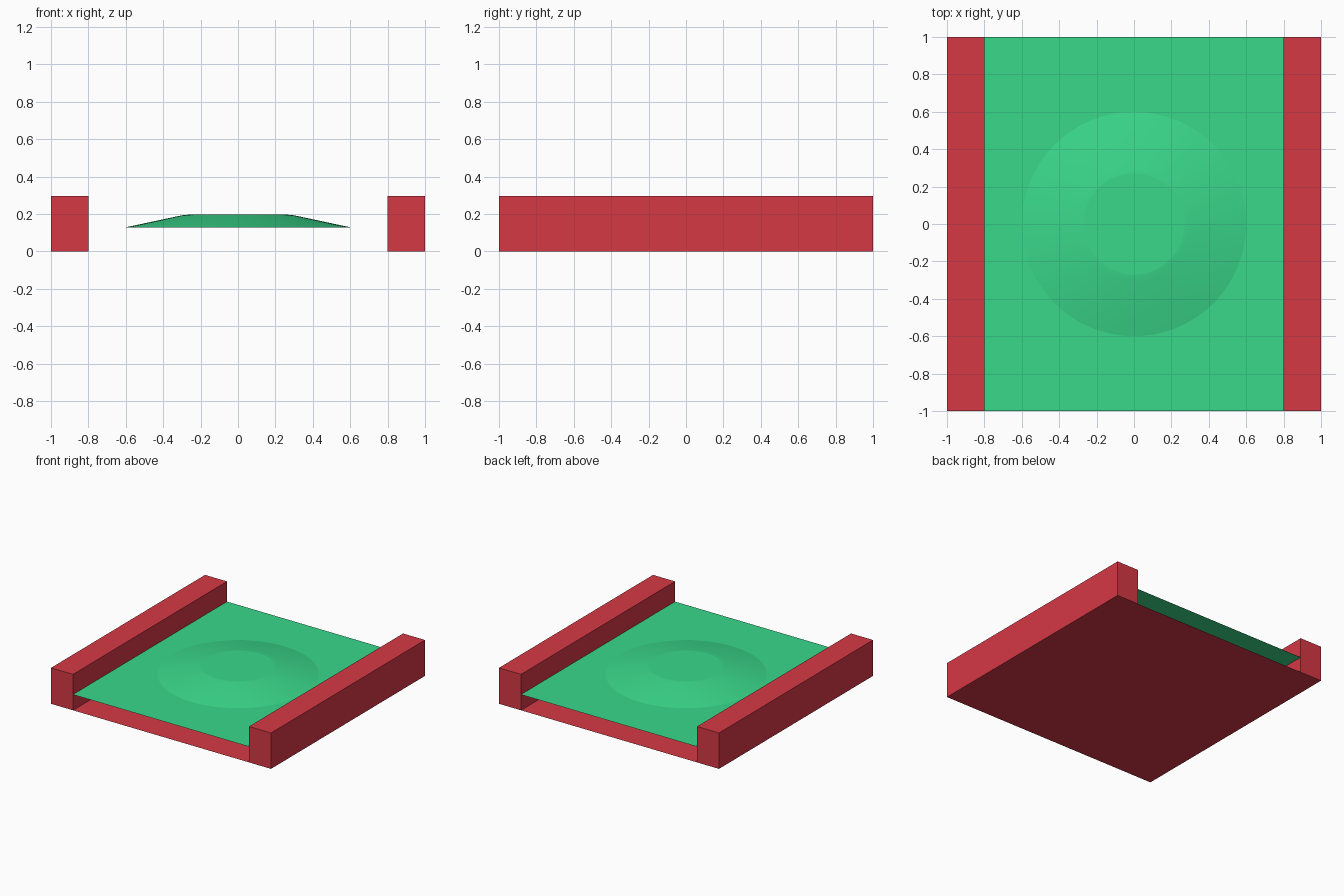
import bpy, bmesh, math

cube = bpy.data.objects.get("Cube")
if cube:
    bpy.data.objects.remove(cube, do_unlink=True)


def material(name, rgb):
    color = [(c / 255 / 12.92) if c < 11 else ((c / 255 + 0.055) / 1.055) ** 2.4 for c in rgb] + [1]
    mat = bpy.data.materials.new(name)
    mat.use_nodes = True
    mat.diffuse_color = color
    mat.node_tree.nodes["Principled BSDF"].inputs["Base Color"].default_value = color
    return mat


def finish(bm, name, mat):
    mesh = bpy.data.meshes.new(name)
    bm.to_mesh(mesh)
    bm.free()
    mesh.materials.append(mat)
    obj = bpy.data.objects.new(name, mesh)
    bpy.context.collection.objects.link(obj)
    return obj


red = material("red", (214, 56, 69))
green = material("green", (58, 216, 139))

INNER, OUTER, HALF_Y = 0.8, 1.0, 1.0
RAIL_TOP, SHEET_Z, HILL_TOP = 0.295, 0.129, 0.196


# Side rails
def rail(name, side):
    bm = bmesh.new()
    bmesh.ops.create_cube(bm, size=1)
    bmesh.ops.scale(bm, vec=(OUTER - INNER, 2 * HALF_Y, RAIL_TOP), verts=bm.verts)
    bmesh.ops.translate(bm, vec=(side * (INNER + OUTER) / 2, 0, RAIL_TOP / 2), verts=bm.verts)
    return finish(bm, name, red)


rail("left_rail", 1)
rail("right_rail", -1)

# Thin floor between the rails
bm = bmesh.new()
corners = [(-1, -1), (1, -1), (1, 1), (-1, 1)]
bm.faces.new([bm.verts.new((x * INNER, y * HALF_Y, 0)) for x, y in corners])
finish(bm, "floor", red)

# Raised sheet with a flat-topped round hill, open underneath
SEGMENTS = 64
bm = bmesh.new()


def ring(radius, z):
    angles = [2 * math.pi * i / SEGMENTS for i in range(SEGMENTS)]
    return [bm.verts.new((radius * math.cos(a), radius * math.sin(a), z)) for a in angles]


def loop_edges(verts):
    return [bm.edges.new((v, verts[i - 1])) for i, v in enumerate(verts)]


border = [bm.verts.new((x * INNER, y * HALF_Y, SHEET_Z)) for x, y in corners]
rings = [ring(0.6, SHEET_Z), ring(0.3, 0.193), ring(0.27, HILL_TOP)]
bmesh.ops.triangle_fill(bm, use_beauty=True, normal=(0, 0, 1),
                        edges=loop_edges(border) + loop_edges(rings[0]))
for low, high in zip(rings, rings[1:]):
    for i in range(SEGMENTS):
        face = bm.faces.new((low[i - 1], low[i], high[i], high[i - 1]))
        face.smooth = True
bm.faces.new(rings[-1])
for face in bm.faces:
    face.normal_update()
    if face.normal.z < 0:
        face.normal_flip()
finish(bm, "hill_sheet", green)
